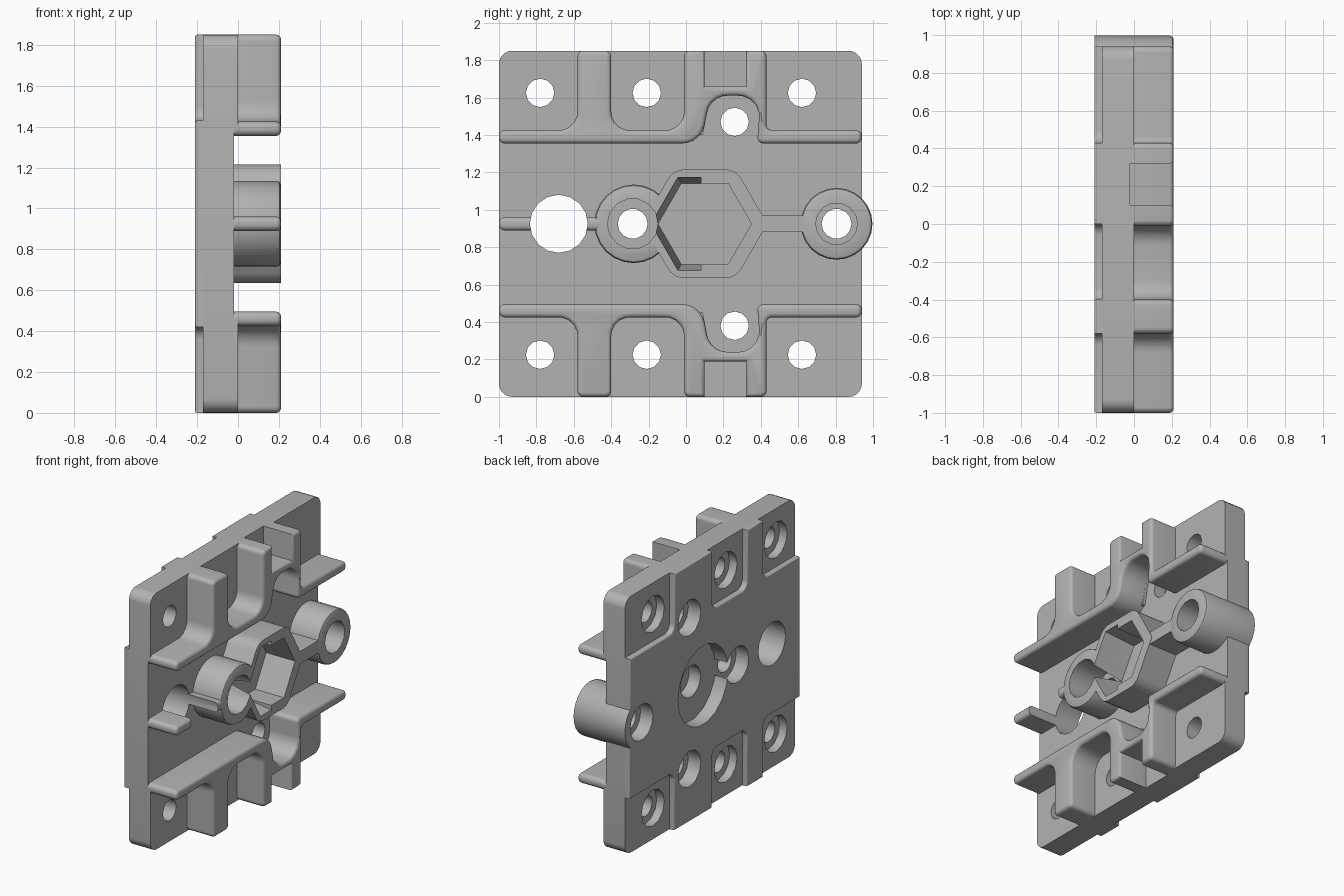
import bpy, bmesh, math
from mathutils import Vector

cube = bpy.data.objects.get("Cube")
if cube:
    bpy.data.objects.remove(cube, do_unlink=True)

grey = bpy.data.materials.new("plain grey")
grey.use_nodes = True
grey.diffuse_color = (0.45, 0.45, 0.45, 1)
grey.node_tree.nodes["Principled BSDF"].inputs["Base Color"].default_value = grey.diffuse_color

H = 1.85          # plate height
MID = H / 2
FLOOR = -0.02     # sunken middle of the ribbed face
TOP = 0.21        # rib height
BACK = -0.21
parts, cutters = [], []


def flip(points):
    """Mirror a profile about the middle height."""
    return [(p[0], H - p[1], *p[2:]) for p in reversed(points)]


def rounded(points, steps=5):
    """Turn (y, z, radius) corners into an outline with fillets."""
    out = []
    for i, p in enumerate(points):
        here = Vector(p[:2])
        r = p[2] if len(p) > 2 else 0
        if not r:
            out.append(here)
            continue
        a = (Vector(points[i - 1][:2]) - here).normalized()
        b = (Vector(points[(i + 1) % len(points)][:2]) - here).normalized()
        half = a.angle(b) / 2
        centre = here + (a + b).normalized() * r / math.sin(half)
        reach = r / math.tan(half)
        v1, v2 = here + a * reach - centre, here + b * reach - centre
        out += [centre + v1.lerp(v2, k / steps).normalized() * r for k in range(steps + 1)]
    return out


def finish(name, bm, group):
    bmesh.ops.recalc_face_normals(bm, faces=bm.faces)
    mesh = bpy.data.meshes.new(name)
    bm.to_mesh(mesh)
    bm.free()
    mesh.materials.append(grey)
    obj = bpy.data.objects.new(name, mesh)
    bpy.context.collection.objects.link(obj)
    group.append(obj)
    return obj


def slab(name, points, x0, x1, bevel=0.0):
    """Extrude a side profile from x0 to x1, rounding the rim at x1."""
    bm = bmesh.new()
    face = bm.faces.new([bm.verts.new((x0, p[0], p[1])) for p in rounded(points)])
    new = bmesh.ops.extrude_face_region(bm, geom=[face], use_keep_orig=True)["geom"]
    cap = [v for v in new if isinstance(v, bmesh.types.BMVert)]
    bmesh.ops.translate(bm, verts=cap, vec=(x1 - x0, 0, 0))
    bmesh.ops.recalc_face_normals(bm, faces=bm.faces)
    if bevel:
        rim = [e for e in bm.edges if all(abs(v.co.x - x1) < 1e-5 for v in e.verts)]
        bmesh.ops.bevel(bm, geom=rim, offset=bevel, segments=3, profile=0.5,
                        affect='EDGES', clamp_overlap=False)
    return finish(name, bm, parts)


def turned(name, y, z, profile, sides, group, turn=0.0):
    """Solid of revolution along x from (x, radius) pairs."""
    bm = bmesh.new()
    angles = [turn + math.tau * k / sides for k in range(sides)]
    rings = [[bm.verts.new((x, y + r * math.cos(a), z + r * math.sin(a))) for a in angles]
             for x, r in profile]
    for low, high in zip(rings, rings[1:]):
        for k in range(sides):
            n = (k + 1) % sides
            bm.faces.new((low[k], low[n], high[n], high[k]))
    bm.faces.new(rings[0])
    bm.faces.new(rings[-1])
    return finish(name, bm, group)


def rect(y0, y1, z0, z1, r=0.0):
    return [(y0, z0, r), (y1, z0, r), (y1, z1, r), (y0, z1, r)]


# Base plate
slab("mounting_plate", rect(-1, 0.94, 0, H, 0.07), -0.17, FLOOR)

# Raised pads on the back: wide band with two crossing columns
half = [(0.94, 1.43), (0.43, 1.43, 0.06), (0.43, H), (0, H), (0, 1.43, 0.06),
        (-0.4, 1.43, 0.06), (-0.4, H), (-0.58, H), (-0.58, 1.43, 0.06), (-1, 1.43)]
slab("back_pads", half + flip(half), -0.17, BACK, 0.01)

# Thicker upper and lower panels with a notch and a bay
notch = [(0.32, H), (0.32, 1.66), (0.1, 1.66), (0.1, H)]
bay = [(0.13, 1.61, 0.11), (0.4, 1.61, 0.11)]
panel = ([(-1, 1.4), (0.09, 1.4)] + bay + [(0.385, 1.4), (0.94, 1.4), (0.94, H, 0.07)]
         + notch + [(-1, H, 0.07)])

# Ribs: long shelf, narrow column and a notched block around the bay
c, f = 0.03, 0.1
ribs = ([(-1, 1.355, c), (0.08, 1.355, 0.12)] + bay
        + [(0.38, 1.355, c), (0.94, 1.355, c), (0.94, 1.425, c), (0.43, 1.425, c),
           (0.43, H, c)] + notch
        + [(-0.01, H, c), (-0.01, 1.425, f), (-0.4, 1.425, f), (-0.4, H, c),
           (-0.58, H, c), (-0.58, 1.425, f), (-1, 1.425, c)])
for side, shape in (("upper", lambda p: p), ("lower", flip)):
    slab(side + "_panel", shape(panel), FLOOR, 0)
    slab(side + "_ribs", shape(ribs), FLOOR, TOP, 0.022)

# Middle rib pieces
slab("front_middle_rib", rect(-1, -0.44, 0.89, 0.96, 0.03), FLOOR, TOP, 0.022)
slab("back_middle_rib", rect(0.38, 0.68, 0.88, 0.97), FLOOR, TOP - 0.003)

# Round bosses; the rear one runs through the whole thickness
e = 0.02
turned("front_boss", -0.28, MID, [(FLOOR, 0.21), (TOP - e, 0.21), (TOP - e * 0.3, 0.204),
       (TOP, 0.19)], 24, parts)
turned("rear_boss", 0.805, MID, [(BACK, 0.192), (TOP - e, 0.192), (TOP - e * 0.3, 0.186),
       (TOP, 0.172)], 24, parts)

# Hexagonal nut housing
corners = [(0.1 + 0.335 * math.cos(k * math.pi / 3), MID + 0.335 * math.sin(k * math.pi / 3),
            0.1 if k else 0) for k in range(6)]
slab("nut_housing", corners, FLOOR, TOP)

# Cutters: stepped screw holes with wide seats on the back
far, seat = 0.4, -0.11
screws = [(y, z) for y in (-0.78, -0.21, 0.62) for z in (1.625, H - 1.625)]
screws += [(0.26, 1.47), (0.26, H - 1.47)]
for y, z in screws:
    turned("screw_hole", y, z, [(-far, 0.13), (seat, 0.13), (seat, 0.076), (far, 0.076)],
           12, cutters)
for y, r in ((-0.285, 0.135), (0.805, 0.112)):
    turned("boss_hole", y, MID, [(-far, 0.13), (seat, 0.13), (seat, 0.08), (FLOOR, 0.08),
           (FLOOR, r), (far, r)], 14, cutters)
turned("large_hole", -0.68, MID, [(-far, 0.155), (far, 0.155)], 16, cutters)
turned("centre_hole", 0.105, MID, [(-far, 0.285), (seat, 0.285), (seat, 0.113),
       (0.05, 0.113)], 18, cutters)

# Cutters: hexagonal pocket, with the front half flared towards its mouth
turned("nut_pocket", 0.1, MID, [(FLOOR, 0.25), (far, 0.25)], 6, cutters)
flare = turned("pocket_flare", 0.1, MID, [(FLOOR, 0.25), (TOP, 0.287), (far, 0.287)], 6, cutters)
bm = bmesh.new()
bm.from_mesh(flare.data)
cut = bmesh.ops.bisect_plane(bm, geom=bm.verts[:] + bm.edges[:] + bm.faces[:],
                             plane_co=(0, 0.08, 0), plane_no=(0, 1, 0), clear_outer=True)
bmesh.ops.holes_fill(bm, edges=[g for g in cut["geom_cut"] if isinstance(g, bmesh.types.BMEdge)])
bmesh.ops.recalc_face_normals(bm, faces=bm.faces)
bm.to_mesh(flare.data)
bm.free()


def bounds(obj):
    return [(min(v.co[i] for v in obj.data.vertices), max(v.co[i] for v in obj.data.vertices))
            for i in range(3)]


# Cut every part with the cutters that reach it
for cutter in cutters:
    cutter.hide_render = True
    cutter.hide_viewport = True
    cutter.display_type = 'WIRE'
for part in parts:
    for cutter in cutters:
        if all(a[0] < b[1] and b[0] < a[1] for a, b in zip(bounds(part), bounds(cutter))):
            mod = part.modifiers.new(cutter.name, 'BOOLEAN')
            mod.operation = 'DIFFERENCE'
            mod.solver = 'EXACT'
            mod.object = cutter
bpy.context.view_layer.update()
graph = bpy.context.evaluated_depsgraph_get()
done = [(p, bpy.data.meshes.new_from_object(p.evaluated_get(graph))) for p in parts]
for part, mesh in done:
    part.modifiers.clear()
    part.data = mesh
for cutter in cutters:
    bpy.data.objects.remove(cutter, do_unlink=True)

# Smooth shading on curved walls, sharp edges elsewhere
bpy.ops.object.select_all(action='DESELECT')
for part in parts:
    part.select_set(True)
bpy.context.view_layer.objects.active = parts[0]
bpy.ops.object.shade_smooth_by_angle(angle=math.radians(32))
